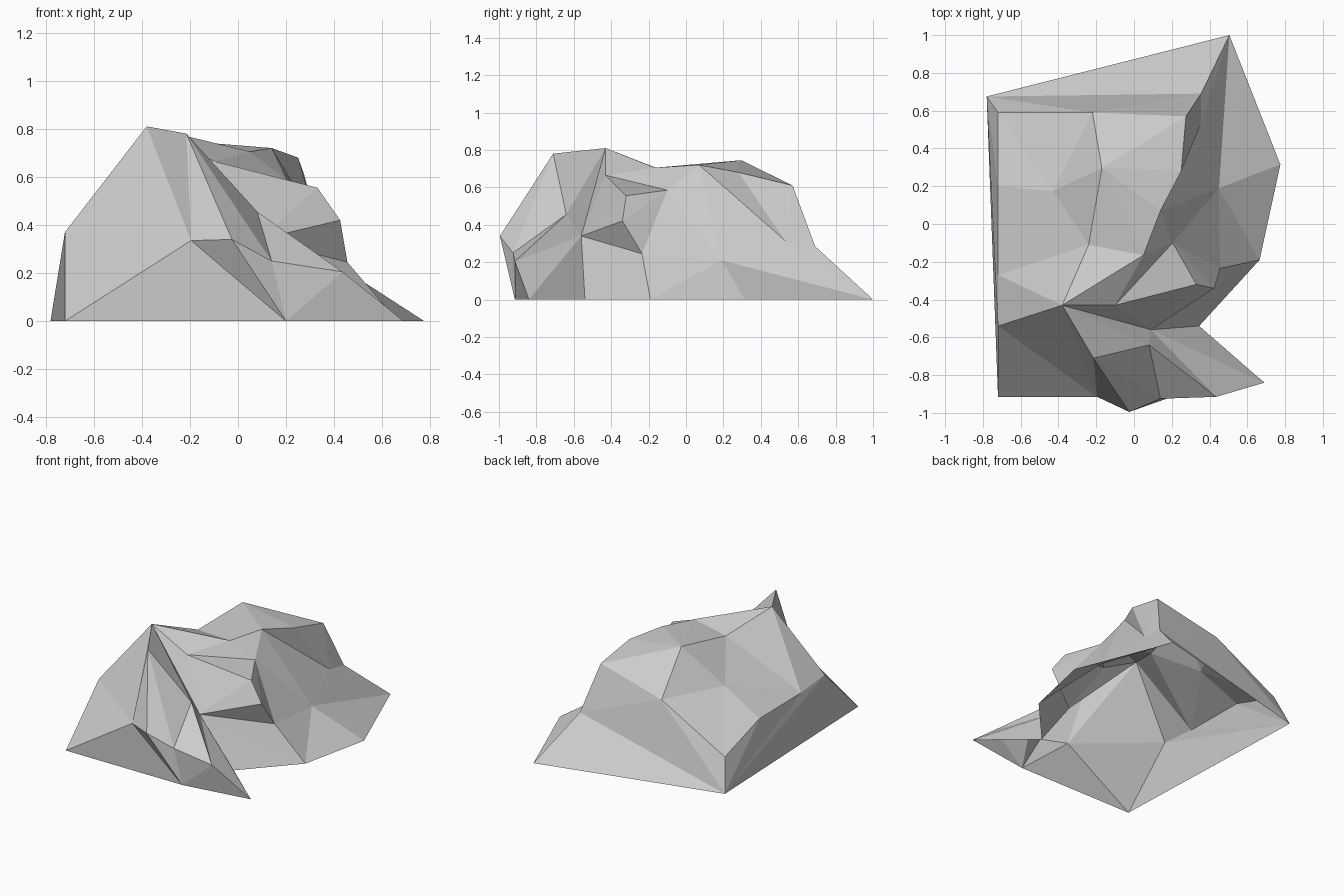
import bpy
import bmesh
from mathutils import Vector

cube = bpy.data.objects.get("Cube")
if cube:
    bpy.data.objects.remove(cube, do_unlink=True)

# One plain stone colour
stone = bpy.data.materials.new("light grey stone")
stone.use_nodes = True
colour = (0.6, 0.6, 0.6, 1)
stone.diffuse_color = colour
bsdf = next(n for n in stone.node_tree.nodes if n.type == "BSDF_PRINCIPLED")
bsdf.inputs["Base Color"].default_value = colour
bsdf.inputs["Roughness"].default_value = 0.9

# Ground outline of the boulder
foot = dict(
    back_left=(-.78, .675, 0), back_tip=(.505, 1, 0), side_tip=(.775, .315, 0),
    side_mid=(.665, -.19, 0), cleft=(.345, -.54, 0), toe=(.69, -.84, 0),
    front_mid=(.20, -.915, 0), front_left=(-.72, -.915, 0))

# Upper rim of the steep left wall
wall = dict(
    rim_front=(-.72, -.54, .37), rim_a=(-.72, -.27, .345),
    rim_b=(-.72, .2, .34), rim_back=(-.72, .59, .215))

# Crown and its rounded shoulders
crown = dict(
    peak=(-.38, -.43, .81), ridge_front=(-.24, -.11, .685),
    ridge_mid=(-.17, .295, .745), ridge_back=(-.22, .59, .49),
    shoulder=(-.43, .175, .49), brow_a=(.05, -.165, .705),
    brow_b=(.14, .07, .72), brow_c=(.25, .28, .68), brow_d=(.275, .57, .61))

# Right flank beneath the overhanging brow
flank = dict(
    heel=(.355, .69, .285), hollow=(.355, .53, .315), knee=(.45, .19, .21))

# Chipped notch in the front right corner
notch = dict(
    chip_left=(-.10, -.43, .665), chip_top=(.205, -.10, .585),
    chip_in=(.33, -.32, .555), chip_low=(.425, -.34, .42),
    chip_right=(.455, -.235, .245), chip_base=(.09, -.56, .34))

# Jutting front buttress
buttress = dict(
    horn=(-.215, -.71, .78), saddle=(.08, -.64, .455), beak=(-.025, -.995, .34),
    lip=(.14, -.925, .25), spur=(.435, -.915, .205), cheek=(-.195, -.915, .335))

bm = bmesh.new()
points = {}
for part in (foot, wall, crown, flank, notch, buttress):
    for name, co in part.items():
        points[name] = bm.verts.new(Vector(co))


def fan(hub, ring, closed=False):
    """Facet the stone around one hub point."""
    names = ring.split()
    if closed:
        names.append(names[0])
    for a, b in zip(names, names[1:]):
        bm.faces.new([points[n] for n in (hub, a, b)])


# Crown
fan("peak", "ridge_front brow_a chip_left chip_base saddle horn cheek rim_front rim_a", True)
fan("ridge_mid", "brow_d brow_c brow_b brow_a ridge_front")
fan("ridge_back", "back_left rim_back shoulder ridge_mid brow_d heel", True)
fan("shoulder", "rim_back rim_b rim_a ridge_front ridge_mid")

# Left wall and back slope
fan("back_left", "front_left rim_front rim_a rim_b rim_back")
fan("back_left", "heel back_tip")

# Right flank
fan("brow_b", "brow_a chip_top knee hollow brow_c")
fan("hollow", "brow_c brow_d heel back_tip knee")
fan("knee", "back_tip side_tip side_mid chip_right")

# Notch
fan("chip_top", "brow_a chip_left chip_in chip_low chip_right knee")
fan("chip_base", "chip_left chip_in chip_low chip_right side_mid cleft toe spur saddle")

# Buttress and front face
fan("lip", "horn saddle spur front_mid beak", True)
fan("cheek", "horn beak front_mid front_left rim_front")
fan("spur", "toe front_mid")

# Consistent outward normals
bmesh.ops.recalc_face_normals(bm, faces=bm.faces)
bm.normal_update()
if sum(f.normal.z * f.calc_area() for f in bm.faces) < 0:
    bmesh.ops.reverse_faces(bm, faces=bm.faces)

mesh = bpy.data.meshes.new("boulder")
bm.to_mesh(mesh)
bm.free()
mesh.materials.append(stone)
boulder = bpy.data.objects.new("boulder", mesh)
bpy.context.collection.objects.link(boulder)
